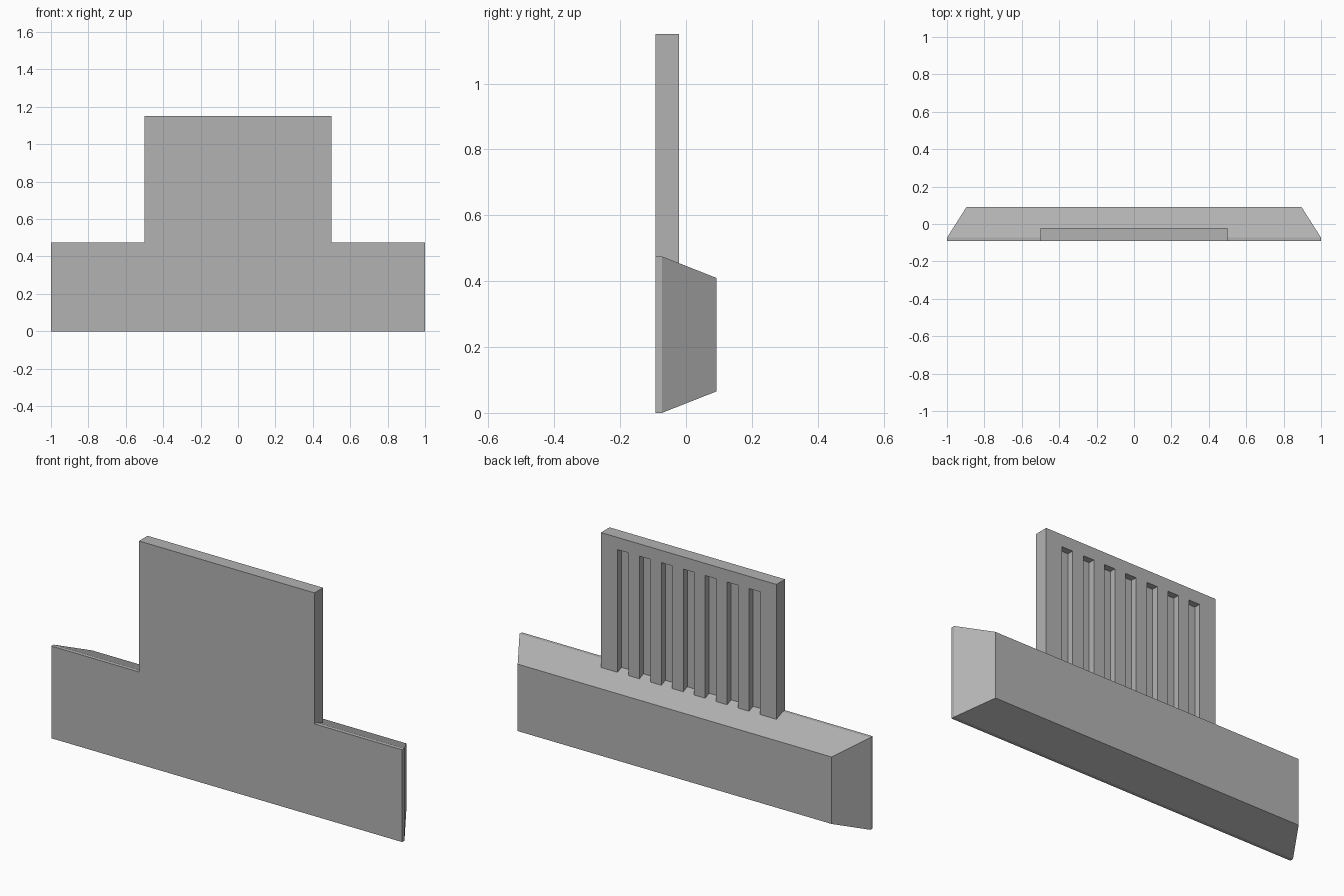
import bpy
import bmesh

if "Cube" in bpy.data.objects:
    bpy.data.objects.remove(bpy.data.objects["Cube"])

grey = bpy.data.materials.new("plain grey")
grey.diffuse_color = (0.45, 0.45, 0.45, 1)
grey.use_nodes = True
grey.node_tree.nodes["Principled BSDF"].inputs["Base Color"].default_value = grey.diffuse_color

FRONT, LIP, BACK = -0.092, -0.073, 0.092
HOUSING_TOP = 0.475


def make_object(name, bm):
    bmesh.ops.recalc_face_normals(bm, faces=bm.faces)
    mesh = bpy.data.meshes.new(name)
    bm.to_mesh(mesh)
    bm.free()
    mesh.materials.append(grey)
    obj = bpy.data.objects.new(name, mesh)
    bpy.context.collection.objects.link(obj)
    return obj


def add_box(bm, lo, hi):
    verts = bmesh.ops.create_cube(bm, size=1)["verts"]
    for v in verts:
        v.co = [lo[i] if v.co[i] < 0 else hi[i] for i in range(3)]


def apply_boolean(obj, other, operation):
    mod = obj.modifiers.new("boolean", "BOOLEAN")
    mod.operation, mod.solver, mod.object = operation, "EXACT", other
    bpy.context.view_layer.objects.active = obj
    bpy.ops.object.modifier_apply(modifier=mod.name)
    bpy.data.objects.remove(other)


# Housing: straight lip at the front, all four sides tapering to the back
bm = bmesh.new()
rings = []
for y, half, low, high in ((FRONT, 1.0, 0, HOUSING_TOP),
                           (LIP, 1.0, 0, HOUSING_TOP),
                           (BACK, 0.895, 0.065, 0.41)):
    corners = ((-half, low), (half, low), (half, high), (-half, high))
    rings.append([bm.verts.new((x, y, z)) for x, z in corners])
for a, b in zip(rings, rings[1:]):
    for i in range(4):
        j = (i + 1) % 4
        bm.faces.new((a[i], a[j], b[j], b[i]))
bm.faces.new(rings[0])
bm.faces.new(rings[-1])
body = make_object("housing_with_panel", bm)

# Upright panel, rooted inside the housing
bm = bmesh.new()
add_box(bm, (-0.5, FRONT, 0.2), (0.5, -0.022, 1.15))
panel = make_object("panel", bm)

# Seven vertical grooves cut into the back of the panel
bm = bmesh.new()
for i in range(-3, 4):
    x = i * 0.125
    add_box(bm, (x - 0.031, -0.055, 0.1), (x + 0.031, 0.05, 1.087))
apply_boolean(panel, make_object("grooves", bm), "DIFFERENCE")

# Join the panel to the housing and clear the seam on the flush front
apply_boolean(body, panel, "UNION")
bm = bmesh.new()
bm.from_mesh(body.data)
bmesh.ops.remove_doubles(bm, verts=bm.verts, dist=0.0001)
bmesh.ops.dissolve_limit(bm, angle_limit=0.01, verts=bm.verts, edges=bm.edges)
bm.to_mesh(body.data)
bm.free()
